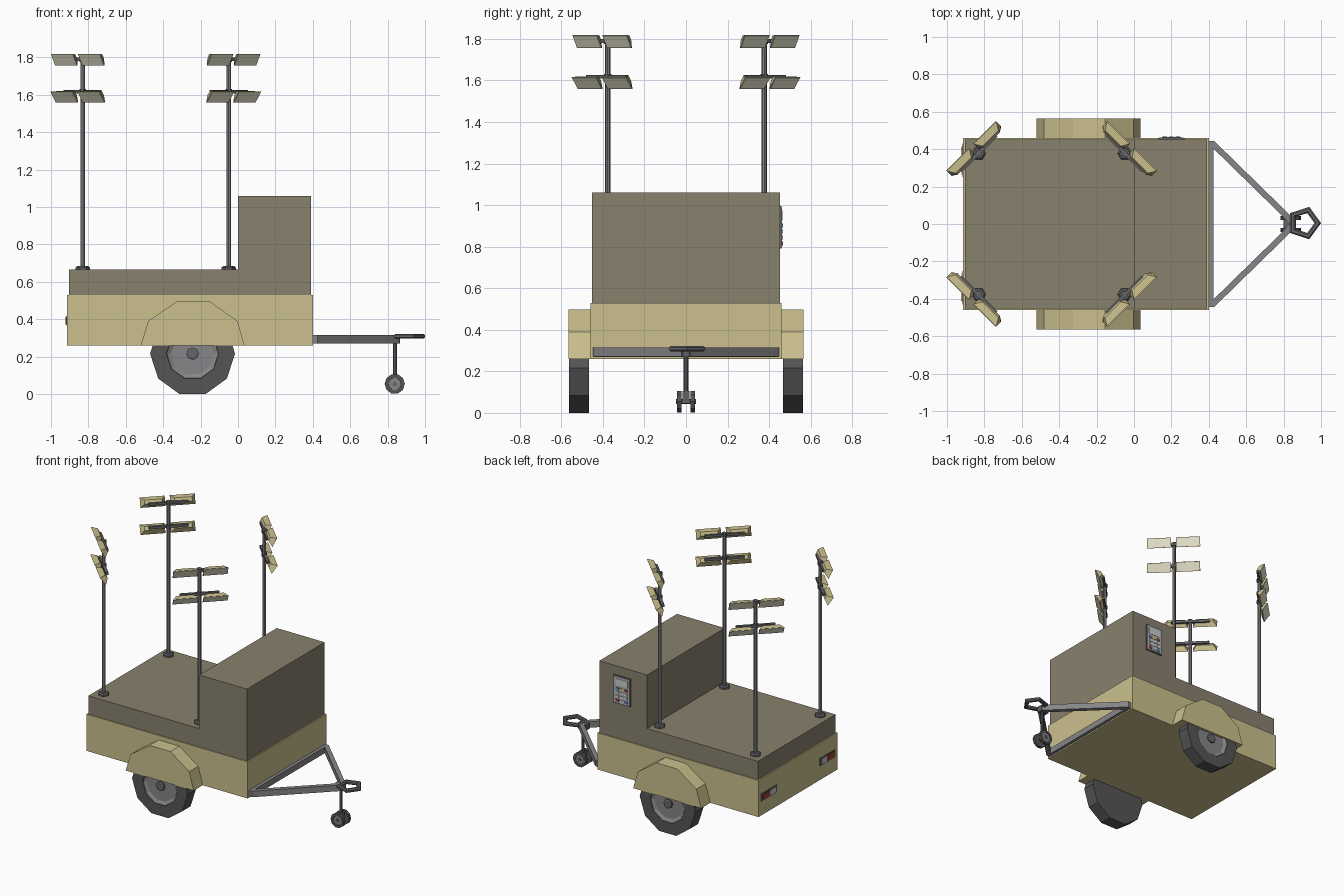
import bpy, bmesh
from math import pi, cos, sin, atan2, radians
from mathutils import Vector, Matrix

if "Cube" in bpy.data.objects:
    bpy.data.objects.remove(bpy.data.objects["Cube"])


def mat(name, r, g, b):
    m = bpy.data.materials.new(name)
    m.diffuse_color = (r, g, b, 1)
    m.use_nodes = True
    m.node_tree.nodes["Principled BSDF"].inputs["Base Color"].default_value = m.diffuse_color
    return m


TAN = mat("tan_paint", .60, .53, .27)
OLIVE = mat("olive_paint", .25, .22, .155)
RUBBER = mat("rubber", .09, .09, .09)
STEEL = mat("steel", .24, .24, .25)
DARK = mat("dark_steel", .13, .13, .14)
LENS = mat("lens", .85, .82, .65)
RED = mat("red", .35, .06, .03)
WHITE = mat("white", .75, .75, .72)
BLUE = mat("blue", .12, .25, .5)
YELLOW = mat("yellow", .7, .5, .1)
PANEL = mat("panel_grey", .42, .44, .48)


def finish(name, bm, material, M=Matrix()):
    bm.transform(M)
    bmesh.ops.recalc_face_normals(bm, faces=bm.faces)
    me = bpy.data.meshes.new(name)
    bm.to_mesh(me)
    bm.free()
    me.materials.append(material)
    ob = bpy.data.objects.new(name, me)
    bpy.context.collection.objects.link(ob)
    return ob


def box(name, lo, hi, material, M=Matrix(), back=(1, 1)):
    """Box between two corners; back tapers the -y end."""
    lo, hi = Vector(lo), Vector(hi)
    bm = bmesh.new()
    bmesh.ops.create_cube(bm, size=1)
    for v in bm.verts:
        if v.co.y < 0:
            v.co.x *= back[0]
            v.co.z *= back[1]
        v.co = (lo + hi) / 2 + v.co * (hi - lo)
    return finish(name, bm, material, M)


def prism(name, pts, y0, y1, material):
    """Extrude an x-z outline along y."""
    bm = bmesh.new()
    f = bm.faces.new([bm.verts.new((x, y0, z)) for x, z in pts])
    r = bmesh.ops.extrude_face_region(bm, geom=[f])
    bmesh.ops.translate(bm, vec=(0, y1 - y0, 0),
                        verts=[v for v in r["geom"] if isinstance(v, bmesh.types.BMVert)])
    return finish(name, bm, material)


def lathe(name, profile, n, material, M=Matrix(), closed=False):
    """Spin (radius, height) points around local z; ends are capped."""
    bm = bmesh.new()
    rings = [[bm.verts.new((r * cos(2 * pi * i / n), r * sin(2 * pi * i / n), h))
              for i in range(n)] for r, h in profile]
    if closed:
        rings.append(rings[0])
    else:
        bm.faces.new(rings[0])
        bm.faces.new(rings[-1])
    for a, b in zip(rings, rings[1:]):
        for i in range(n):
            j = (i + 1) % n
            bm.faces.new((a[i], a[j], b[j], b[i]))
    return finish(name, bm, material, M)


def side(x, y, z, s):
    """Frame whose local z points along s*y."""
    return Matrix(((1, 0, 0, x), (0, 0, s, y), (0, -s, 0, z), (0, 0, 0, 1)))


def beam(name, a, b, w, h, material):
    """Horizontal rectangular bar from a to b."""
    a, b = Vector(a), Vector(b)
    d = b - a
    M = Matrix.Translation(a) @ Matrix.Rotation(atan2(d.y, d.x), 4, 'Z')
    return box(name, (0, -w / 2, -h / 2), (d.length, w / 2, h / 2), material, M)


# Body: tan tub and olive cover with tall cabinet
box("lower_body", (-.913, -.46, .26), (.40, .46, .53), TAN)
prism("upper_body", [(-.903, .53), (.39, .53), (.39, 1.06), (0, 1.06), (0, .665), (-.903, .665)],
      -.452, .452, OLIVE)

# Fenders and wheels
fender = [(-.52, .26), (-.48, .39), (-.325, .497), (-.155, .497), (-.002, .39), (.035, .26)]
for s, tag in ((-1, "front"), (1, "back")):
    prism("fender_" + tag, fender, s * .455, s * .565, TAN)
    M = side(-.243, s * .468, .216, s)
    lathe("tyre_" + tag, [(.227, 0), (.227, .094), (.14, .094), (.132, .075)], 10, RUBBER, M)
    lathe("rim_" + tag, [(.138, .07), (.138, .092), (.115, .080)], 10, STEEL, M)
    lathe("hub_" + tag, [(.034, .07), (.034, .092), (.026, .095)], 8, DARK, M)

# Tail lights
for s, tag in ((-1, "front"), (1, "back")):
    def light(name, x, y0, y1, z0, z1, m):
        a, b = sorted((s * y0, s * y1))
        box(name + tag, (x, a, z0), (-.90, b, z1), m)
    light("tail_light_frame_", -.918, .25, .43, .365, .42, DARK)
    light("tail_light_red_", -.921, .335, .415, .373, .412, RED)
    light("tail_light_white_", -.921, .265, .33, .373, .412, WHITE)

# Drawbar frame
box("drawbar_crossbar", (.40, -.445, .27), (.424, .445, .315), STEEL)
for s, tag in ((-1, "front"), (1, "back")):
    beam("drawbar_arm_" + tag, (.415, s * .435, .293), (.855, s * .005, .293), .032, .044, STEEL)

# Five-sided tow ring and its mount
lathe("tow_ring", [(.091, -.006), (.091, .006), (.082, .013), (.065, .013),
                   (.056, .006), (.056, -.006), (.065, -.013), (.082, -.013)], 5, DARK,
      Matrix.Translation((.909, .005, .309)), closed=True)
box("tow_ring_mount", (.80, -.022, .27), (.865, .022, .312), DARK)

# Jockey wheel
lathe("jockey_post", [(.011, .09), (.011, .29)], 8, DARK, Matrix.Translation((.84, 0, 0)))
box("jockey_fork", (.825, -.018, .045), (.855, .018, .105), DARK)
lathe("jockey_axle", [(.012, -.047), (.012, .047)], 8, DARK, side(.838, 0, .054, 1))
for s, tag in ((-1, "front"), (1, "back")):
    M = side(.838, s * .021, .054, s)
    lathe("jockey_tyre_" + tag, [(.054, 0), (.054, .022), (.034, .022), (.032, .017)], 10, RUBBER, M)
    lathe("jockey_rim_" + tag, [(.034, .012), (.034, .02)], 10, STEEL, M)

# Four light masts with two rows of twin floodlights
for x, xt in ((-.83, "left"), (-.05, "right")):
    for y, yt in ((-.377, "front"), (.377, "back")):
        tag = f"_{yt}_{xt}"
        base = Matrix.Translation((x, y, 0))
        lathe("mast_base" + tag, [(.038, .66), (.038, .677), (.028, .685)], 6, DARK, base)
        lathe("mast" + tag, [(.0125, .67), (.0125, 1.80)], 8, STEEL, base)
        phi = atan2(y, 1 if xt == "right" else -1)
        phi = atan2(1 if y > 0 else -1, 1 if xt == "right" else -1) - pi / 2
        turn = base @ Matrix.Rotation(phi, 4, 'Z')
        for zb, zl, tilt, row in ((1.79, 1.788, 27, "upper"), (1.617, 1.588, 36, "lower")):
            box(f"lamp_bar_{row}" + tag, (-.135, -.008, zb - .009), (.135, .012, zb + .009), DARK, turn)
            lathe(f"lamp_collar_{row}" + tag, [(.018, zb - .014), (.018, zb + .014)], 8, DARK, base)
            for dx in (-.102, .102):
                F = turn @ Matrix.Translation((dx, .038, zl)) @ Matrix.Rotation(radians(-tilt), 4, 'X')
                box(f"lamp_housing_{row}" + tag, (-.085, -.035, -.035), (.085, 0, .035), TAN, F, (.7, .4))
                box(f"lamp_lens_{row}" + tag, (-.081, -.004, -.031), (.081, .002, .031), LENS, F)

# Control panel on the cabinet's back side
box("control_panel", (.13, .445, .79), (.27, .460, .995), DARK)
box("control_plate", (.135, .45, .796), (.265, .463, .989), PANEL)
box("control_screen", (.15, .455, .925), (.25, .465, .973), WHITE)
rows = [(RED, YELLOW, BLUE), (WHITE,) * 3, (WHITE,) * 3, (BLUE, WHITE, RED)]
for r, colours in enumerate(rows):
    for c, m in enumerate(colours):
        cx, cz = .165 + .035 * c, .902 - .029 * r
        box(f"control_button_{r}_{c}", (cx - .012, .455, cz - .009), (cx + .012, .467, cz + .009), m)
